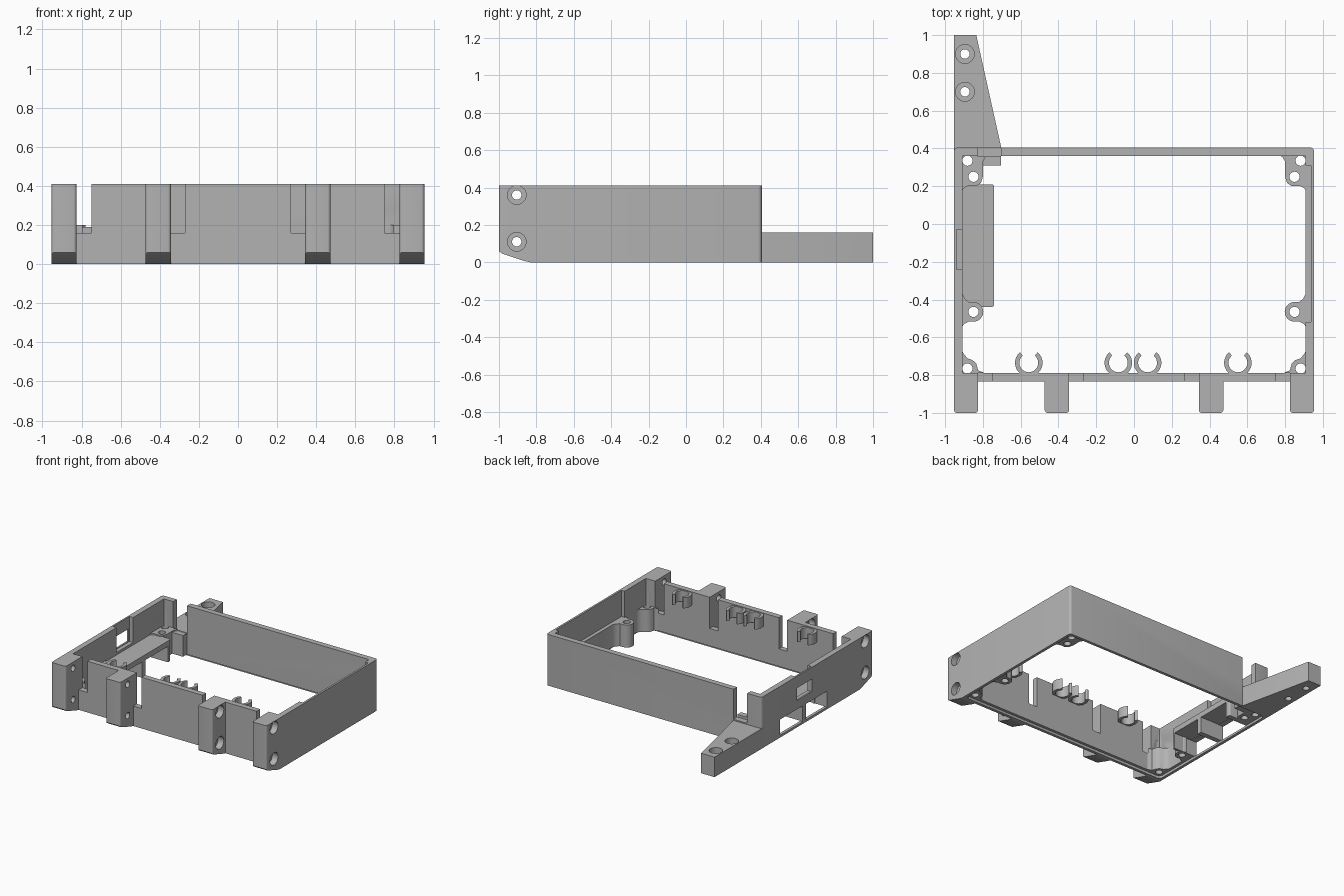
import bpy
import bmesh
from math import radians, cos, sin
from mathutils import Vector

old = bpy.data.objects.get("Cube")
if old:
    bpy.data.objects.remove(old, do_unlink=True)

grey = bpy.data.materials.new("plain_grey")
grey.use_nodes = True
colour = (0.45, 0.45, 0.45, 1)
grey.diffuse_color = colour
grey.node_tree.nodes["Principled BSDF"].inputs["Base Color"].default_value = colour

W, H = 0.953, 0.41          # half width and wall height
BOARD = 0.2                 # top of the board mounts


def prism(name, pts, lo, hi, axis="z", rounded=None, radius=0.015):
    """Extrude a closed outline along z, or a (y, z) outline along x."""
    place = (lambda p, h: (p[0], p[1], h)) if axis == "z" else (lambda p, h: (h, p[0], p[1]))
    bm = bmesh.new()
    face = bm.faces.new([bm.verts.new(place(p, lo)) for p in pts])
    ext = bmesh.ops.extrude_face_region(bm, geom=[face])
    new = [v for v in ext["geom"] if isinstance(v, bmesh.types.BMVert)]
    bmesh.ops.translate(bm, verts=new, vec=Vector(place((0, 0), hi - lo)))
    if rounded:
        edges = [e for e in bm.edges if rounded(e)]
        bmesh.ops.bevel(bm, geom=edges, offset=radius, segments=4,
                        profile=0.5, affect="EDGES")
    bmesh.ops.recalc_face_normals(bm, faces=bm.faces)
    mesh = bpy.data.meshes.new(name)
    bm.to_mesh(mesh)
    bm.free()
    ob = bpy.data.objects.new(name, mesh)
    bpy.context.scene.collection.objects.link(ob)
    mesh.materials.append(grey)
    return ob


def box(name, x0, x1, y0, y1, z0, z1, rounded=None, radius=0.015):
    return prism(name, [(x0, y0), (x1, y0), (x1, y1), (x0, y1)], z0, z1, "z", rounded, radius)


def rod(name, a, b, r, lo, hi, axis="z"):
    pts = [(a + r * cos(radians(t)), b + r * sin(radians(t))) for t in range(0, 360, 15)]
    return prism(name, pts, lo, hi, axis)


def combine(ob, add=(), cut=()):
    """Union and subtract helper solids, then discard them."""
    tools = [(o, "UNION") for o in add] + [(o, "DIFFERENCE") for o in cut]
    for tool, op in tools:
        tool.hide_render = True
        mod = ob.modifiers.new(op, "BOOLEAN")
        mod.object, mod.operation, mod.solver = tool, op, "EXACT"
    bpy.context.view_layer.update()
    result = ob.evaluated_get(bpy.context.evaluated_depsgraph_get())
    mesh = bpy.data.meshes.new_from_object(result)
    ob.modifiers.clear()
    ob.data = mesh
    for tool, _ in tools:
        bpy.data.objects.remove(tool, do_unlink=True)


def upright(e):
    return abs(e.verts[0].co.z - e.verts[1].co.z) > 0.1


def back_upright(e):
    return upright(e) and e.verts[0].co.y > 0


def front_upright(e):
    return upright(e) and max(v.co.y for v in e.verts) < -0.99


# Wall ring
frame = box("frame", -W, W, -0.835, 0.405, 0, H, back_upright, 0.02)
combine(frame, cut=[box("opening", -0.908, 0.908, -0.79, 0.36, -0.1, 0.6)])

add, cut = [], []

# Board mounts in the corners and along the sides
back_mount = [(0.92, 0.37), (0.76, 0.37), (0.785, 0.355), (0.8, 0.33), (0.8, 0.25),
              (0.81, 0.217), (0.835, 0.2), (0.88, 0.2), (0.9, 0.19), (0.92, 0.16)]
front_mount = [(0.92, -0.8), (0.775, -0.8), (0.8, -0.785), (0.825, -0.775), (0.835, -0.74),
               (0.855, -0.72), (0.88, -0.712), (0.9, -0.69), (0.92, -0.65)]
side_flare = [(0.92, -0.56), (0.9, -0.53), (0.875, -0.517), (0.85, -0.517), (0.85, -0.413),
              (0.875, -0.413), (0.895, -0.395), (0.92, -0.35)]
for s in (-1, 1):
    for outline in (back_mount, front_mount, side_flare):
        add.append(prism("mount", [(s * x, y) for x, y in outline], 0, BOARD))
    add.append(rod("mount", s * 0.85, -0.465, 0.052, 0, BOARD))
    for x, y in ((0.882, 0.335), (0.85, 0.25), (0.85, -0.465), (0.882, -0.765)):
        cut.append(rod("screw_hole", s * x, y, 0.027, -0.1, 0.3))
add.append(box("slot_base", -0.82, -0.705, 0.31, 0.38, 0, 0.19))

# Rebate under the frame for a bottom cover
cut.append(box("rebate", -0.93, 0.93, -0.812, 0.382, -0.1, 0.02, upright, 0.03))

# Slots in the front wall beside the posts, and in the back wall by the arm
for s in (-1, 1):
    for a, b in ((0.27, 0.343), (0.75, 0.826)):
        x0, x1 = sorted((s * a, s * b))
        cut.append(box("slot", x0, x1, -0.9, -0.788, 0.16, 0.6))
cut.append(box("slot", -0.826, -0.703, 0.358, 0.5, 0.17, 0.6))

# Thinned upper part of the left wall, and groove in the right wall
cut.append(box("wall_recess", 0.85, 0.937, -0.52, 0.31, BOARD, 0.6))
cut.append(box("groove", -0.94, -0.85, -0.24, -0.03, 0.21, 0.6))

# Openings through the right wall
cut.append(box("card_window", -1.1, -0.85, -0.235, -0.04, 0.215, 0.315))
for y0, y1 in ((-0.42, -0.155), (-0.115, 0.17)):
    cut.append(box("port_window", -1.1, -0.85, y0, y1, 0.018, 0.145))
combine(frame, add, cut)

# Hinge posts, drilled sideways with countersunk outer faces
side = [(-1, H), (-1, 0.06), (-0.985, 0.047), (-0.86, 0.006), (-0.83, 0), (-0.82, 0), (-0.82, H)]
for s, label in ((-1, "right"), (1, "left")):
    for kind, a, b in (("inner", 0.343, 0.473), ("outer", 0.826, W)):
        x0, x1 = sorted((s * a, s * b))
        post = prism(label + "_" + kind + "_post", side, x0, x1, "x", front_upright)
        holes = []
        for z in (0.11, 0.36):
            holes.append(rod("bore", -0.905, z, 0.025, x0 - 0.1, x1 + 0.1, "x"))
            c0, c1 = sorted((s * (b - 0.05), s * (b + 0.1)))
            holes.append(rod("counterbore", -0.905, z, 0.05, c0, c1, "x"))
        combine(post, cut=holes)

# Mounting arm at the back
arm = prism("mounting_arm", [(-W, 0.39), (-0.703, 0.39), (-0.703, 0.405), (-0.835, 1), (-W, 1)], 0, 0.16)
holes = []
for y in (0.7, 0.9):
    holes += [rod("bore", -0.895, y, 0.025, -0.1, 0.3), rod("counterbore", -0.895, y, 0.05, 0.1, 0.3)]
combine(arm, cut=holes)

# Hood over the port windows
hood = box("port_hood", -0.93, -0.74, -0.44, 0.21, 0.02, 0.19,
           lambda e: upright(e) and e.verts[0].co.x > -0.8)
combine(hood, cut=[box("port_bay", -1.1, -0.6, y0, y1, 0, 0.147)
                   for y0, y1 in ((-0.42, -0.155), (-0.115, 0.17))])

# Open cable clips on the inside of the front wall
sweep = [radians(t) for t in range(130, 411, 14)]
for i, x in enumerate((-0.557, -0.083, 0.072, 0.55)):
    ring = [(x + r * cos(t), -0.735 + r * sin(t))
            for r, path in ((0.073, sweep), (0.05, sweep[::-1])) for t in path]
    prism("cable_clip_%d" % (i + 1), ring, 0.32, 0.405)

# Smooth the round surfaces and keep the edges sharp
bpy.ops.object.select_all(action="DESELECT")
for ob in bpy.context.scene.objects:
    if ob.type == "MESH":
        ob.select_set(True)
        bpy.context.view_layer.objects.active = ob
bpy.ops.object.shade_smooth_by_angle(angle=radians(30))
